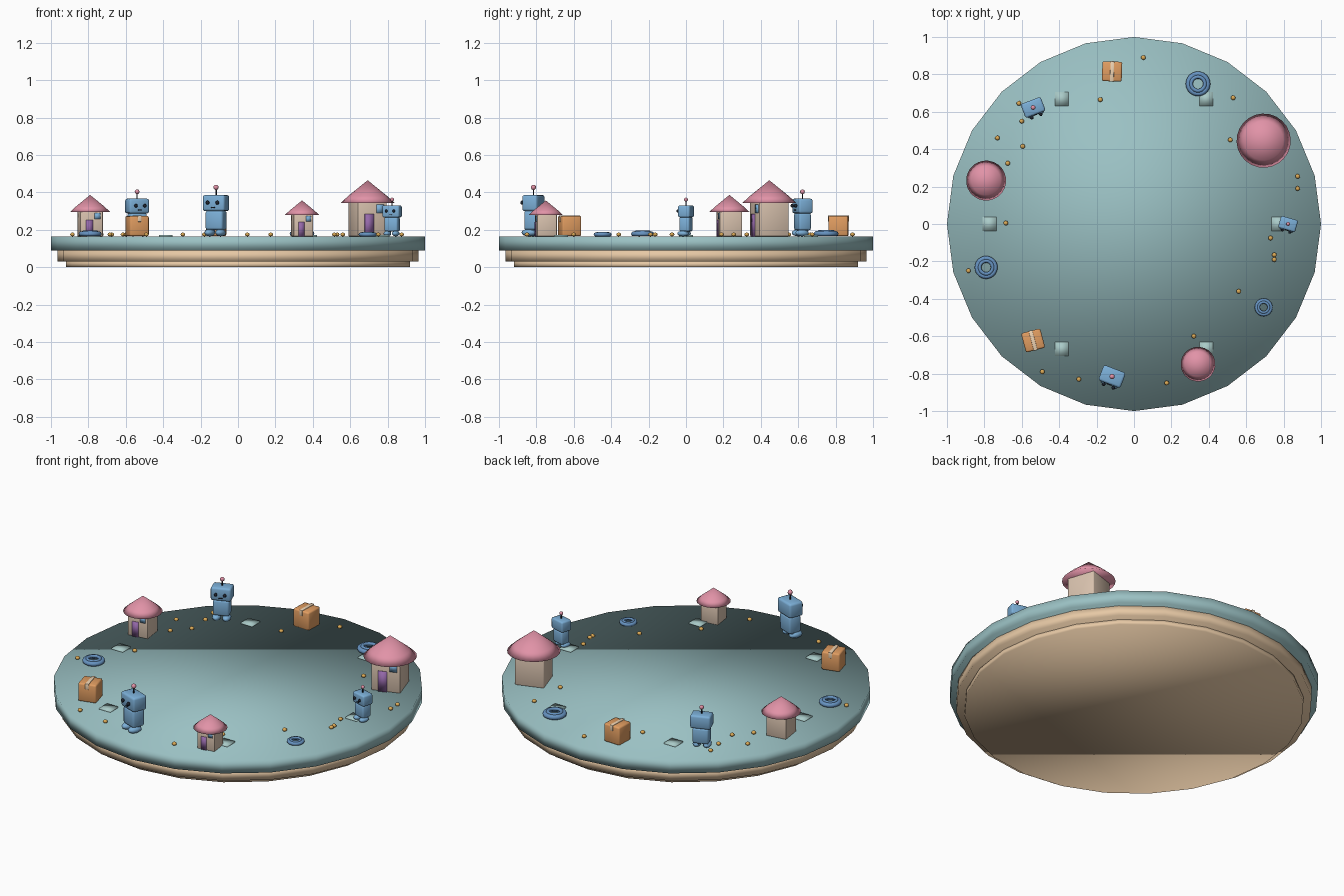
import bpy, bmesh, math
from mathutils import Matrix

if "Cube" in bpy.data.objects:
    bpy.data.objects.remove(bpy.data.objects["Cube"])

TOP = 0.165   # height of the plate surface
RING = 0.824  # radius of the ring of props

def material(name, *srgb):
    m = bpy.data.materials.new(name)
    m.diffuse_color = (*(c ** 2.2 for c in srgb), 1)
    m.use_nodes = True
    m.node_tree.nodes["Principled BSDF"].inputs["Base Color"].default_value = m.diffuse_color
    return m

TEAL = material("teal", 0.60, 0.75, 0.76)
SAND = material("sand", 0.90, 0.78, 0.64)
WALL = material("wall", 0.85, 0.76, 0.68)
PINK = material("pink", 0.88, 0.57, 0.65)
BLUE = material("blue", 0.48, 0.68, 0.84)
STEEL = material("steel_blue", 0.40, 0.57, 0.75)
DARK = material("dark", 0.14, 0.16, 0.20)
ORANGE = material("orange", 0.88, 0.61, 0.38)
TAPE = material("tape", 0.94, 0.83, 0.70)
PURPLE = material("purple", 0.58, 0.41, 0.66)
GOLD = material("gold", 0.86, 0.66, 0.34)
PALE = material("pale_teal", 0.66, 0.79, 0.78)

def finish(name, bm, mat, place=Matrix()):
    bmesh.ops.recalc_face_normals(bm, faces=bm.faces)
    me = bpy.data.meshes.new(name)
    bm.to_mesh(me)
    bm.free()
    me.materials.append(mat)
    me.shade_smooth()  # soft shading across all edges
    ob = bpy.data.objects.new(name, me)
    ob.matrix_world = place
    bpy.context.collection.objects.link(ob)
    return ob

def box(name, center, size, mat, place=Matrix(), bevel=0.0):
    bm = bmesh.new()
    bmesh.ops.create_cube(bm, size=1, matrix=Matrix.Translation(center) @ Matrix.Diagonal((*size, 1)))
    if bevel:
        bmesh.ops.bevel(bm, geom=bm.edges[:], offset=bevel, segments=2, profile=0.5, affect='EDGES')
    return finish(name, bm, mat, place)

def ball(name, center, radii, mat, place=Matrix(), seg=12):
    bm = bmesh.new()
    bmesh.ops.create_uvsphere(bm, u_segments=seg, v_segments=seg // 2 + 2, radius=1,
                              matrix=Matrix.Translation(center) @ Matrix.Diagonal((*radii, 1)))
    return finish(name, bm, mat, place)

def drum(name, r, z0, z1, mat, place=Matrix(), seg=24):
    bm = bmesh.new()
    bmesh.ops.create_cone(bm, cap_ends=True, segments=seg, radius1=r, radius2=r, depth=z1 - z0,
                          matrix=Matrix.Translation((0, 0, (z0 + z1) / 2)))
    return finish(name, bm, mat, place)

def lathe(name, profile, seg, mat, place=Matrix()):
    bm = bmesh.new()
    vs = [bm.verts.new((r, 0, z)) for r, z in profile]
    es = [bm.edges.new(p) for p in zip(vs, vs[1:])]
    bmesh.ops.spin(bm, geom=vs + es, cent=(0, 0, 0), axis=(0, 0, 1), angle=math.tau, steps=seg)
    bmesh.ops.remove_doubles(bm, verts=bm.verts[:], dist=1e-5)
    return finish(name, bm, mat, place)

def torus(name, major, minor, z, mat, place):
    prof = [(major + minor * math.cos(a), z + minor * math.sin(a))
            for a in (math.tau * i / 10 for i in range(11))]
    return lathe(name, prof, 28, mat, place)

# Round plate on two stepped tiers
drum("base_foot", 0.92, 0, 0.03, SAND)
drum("base_tier", 0.965, 0.03, 0.09, SAND)
drum("plate", 1.0, 0.09, TOP, TEAL)

# Small robot, facing -y
def robot(M):
    for s in (-1, 1):
        ball("robot_foot", (s * 0.031, -0.014, 0.02), (0.026, 0.042, 0.02), BLUE, M)
        box("robot_leg", (s * 0.028, 0, 0.035), (0.03, 0.034, 0.03), BLUE, M)
        ball("robot_eye", (s * 0.028, -0.054, 0.180), (0.010, 0.010, 0.011), DARK, M)
    box("robot_body", (0, 0, 0.086), (0.1, 0.076, 0.102), BLUE, M, 0.012)
    box("robot_head", (0, 0, 0.178), (0.126, 0.088, 0.086), BLUE, M, 0.012)
    box("robot_mouth", (0, -0.045, 0.155), (0.022, 0.006, 0.005), DARK, M)
    drum("robot_antenna", 0.004, 0.215, 0.258, DARK, M, 8)
    ball("robot_antenna_tip", (0, 0, 0.262), (0.014, 0.014, 0.014), PINK, M)

# Cottage with round roof, door and window on the front
def house(M):
    w = 0.164
    box("house_walls", (0, 0, 0.095), (w, w, 0.19), WALL, M, 0.004)
    box("house_door", (-0.018, -w / 2, 0.06), (0.05, 0.012, 0.12), PURPLE, M)
    box("house_window", (0.043, -w / 2, 0.147), (0.042, 0.012, 0.045), BLUE, M)
    lathe("house_roof", [(0, 0.178), (0.145, 0.178), (0.105, 0.215), (0, 0.3)], 24, PINK, M)

# Coil of two stacked rings
def coil(M):
    torus("coil_lower_ring", 0.052, 0.014, 0.014, STEEL, M)
    torus("coil_upper_ring", 0.037, 0.010, 0.024, STEEL, M)

# Taped crate
def crate(M):
    box("crate", (0, 0, 0.055), (0.106, 0.106, 0.108), ORANGE, M, 0.009)
    box("crate_tape", (0, 0, 0.095), (0.02, 0.110, 0.034), TAPE, M, 0.002)

# Eleven props evenly round the ring: (builder, scale, turn in degrees)
props = [(robot, 0.75, -16), (house, 1, 18), (coil, 1, 0), (crate, 1, -2),
         (robot, 0.91, 21), (house, 0.738, 8), (coil, 0.93, 0), (crate, 1, 15),
         (robot, 1, -21), (house, 0.64, 8), (coil, 0.73, 0)]
for i, (build, s, turn) in enumerate(props):
    a = math.tau * i / len(props)
    build(Matrix.Translation((RING * math.cos(a), RING * math.sin(a), TOP))
          @ Matrix.Rotation(math.radians(turn), 4, 'Z') @ Matrix.Scale(s, 4))

# Six thin paving tiles
for i in range(6):
    a = math.tau * i / 6
    box("paving_tile", (0.772 * math.cos(a), 0.772 * math.sin(a), TOP + 0.002), (0.074, 0.074, 0.01), PALE)

# Scattered beads
beads = [(.05, .89), (-.18, .665), (.53, .675), (.515, .45), (.875, .255), (.875, .19),
         (-.615, .645), (-.6, .55), (-.73, .46), (-.595, .415), (-.675, .325), (-.685, .005),
         (-.885, -.25), (-.49, -.79), (-.295, -.83), (.175, -.85), (.32, -.6), (.56, -.36),
         (.73, -.075), (.75, -.165), (.75, -.19)]
for x, y in beads:
    ball("bead", (x, y, TOP + 0.01), (0.013, 0.013, 0.01), GOLD, seg=10)
